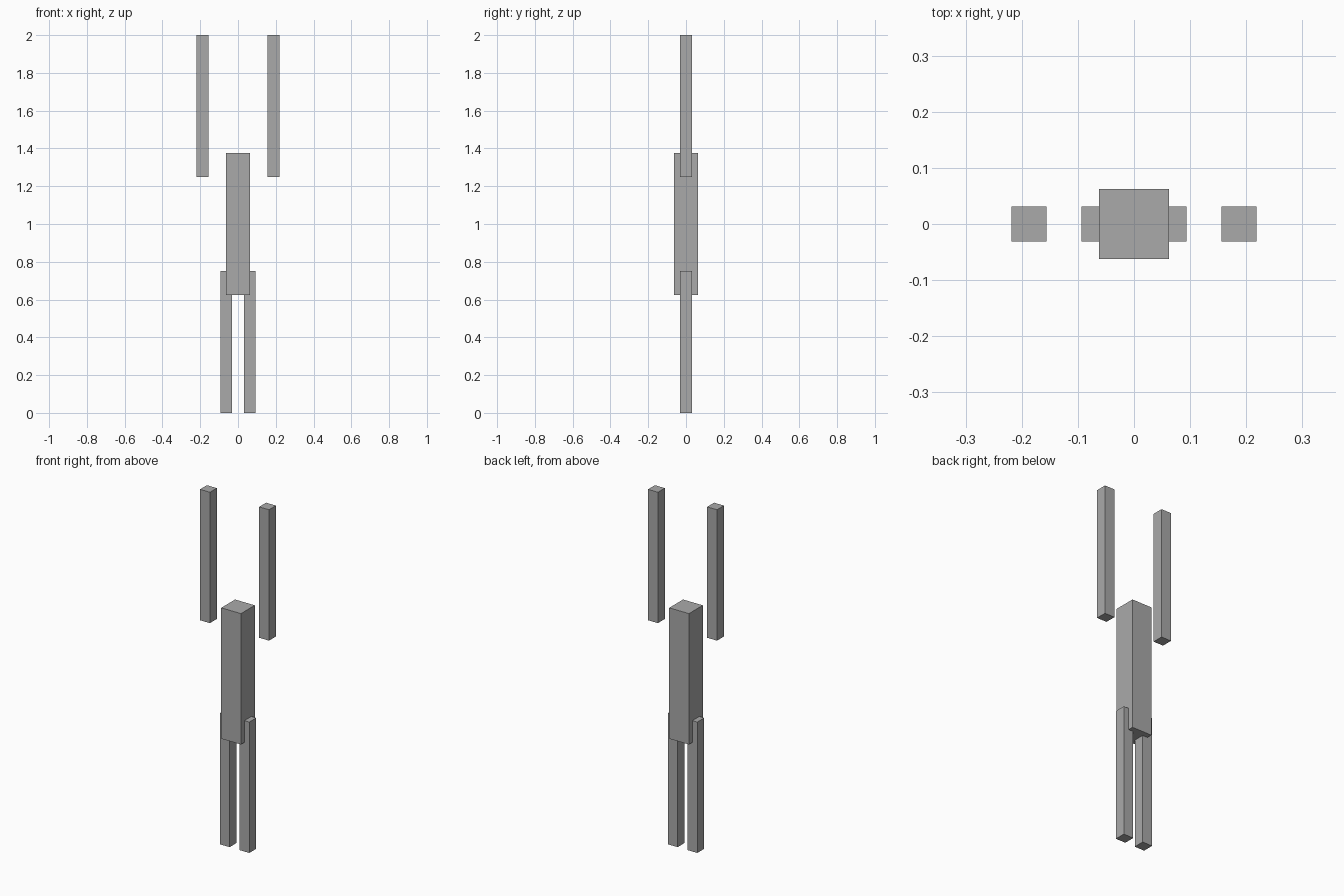
import bpy

if "Cube" in bpy.data.objects:
    bpy.data.objects.remove(bpy.data.objects["Cube"])

# Single flat grey for the whole figure
grey = bpy.data.materials.new("plain grey")
grey.diffuse_color = (0.4, 0.4, 0.4, 1.0)
grey.use_nodes = True
grey.node_tree.nodes["Principled BSDF"].inputs["Base Color"].default_value = grey.diffuse_color


def box(name, centre, size):
    bpy.ops.mesh.primitive_cube_add(size=1, location=centre)
    ob = bpy.context.object
    ob.name = name
    ob.scale = size
    bpy.ops.object.transform_apply(location=False, rotation=False, scale=True)
    ob.data.materials.append(grey)
    return ob


LENGTH = 0.75    # every part is equally tall
LIMB = 0.0625    # limb thickness

# Torso
box("torso", (0, 0, 1.0), (2 * LIMB, 2 * LIMB, LENGTH))

# Mirrored legs and floating raised arms
for side, label in ((-1, "left"), (1, "right")):
    box(label + "_leg", (side * LIMB, 0, LENGTH / 2), (LIMB, LIMB, LENGTH))
    box(label + "_arm", (side * 3 * LIMB, 0, 2 - LENGTH / 2), (LIMB, LIMB, LENGTH))
